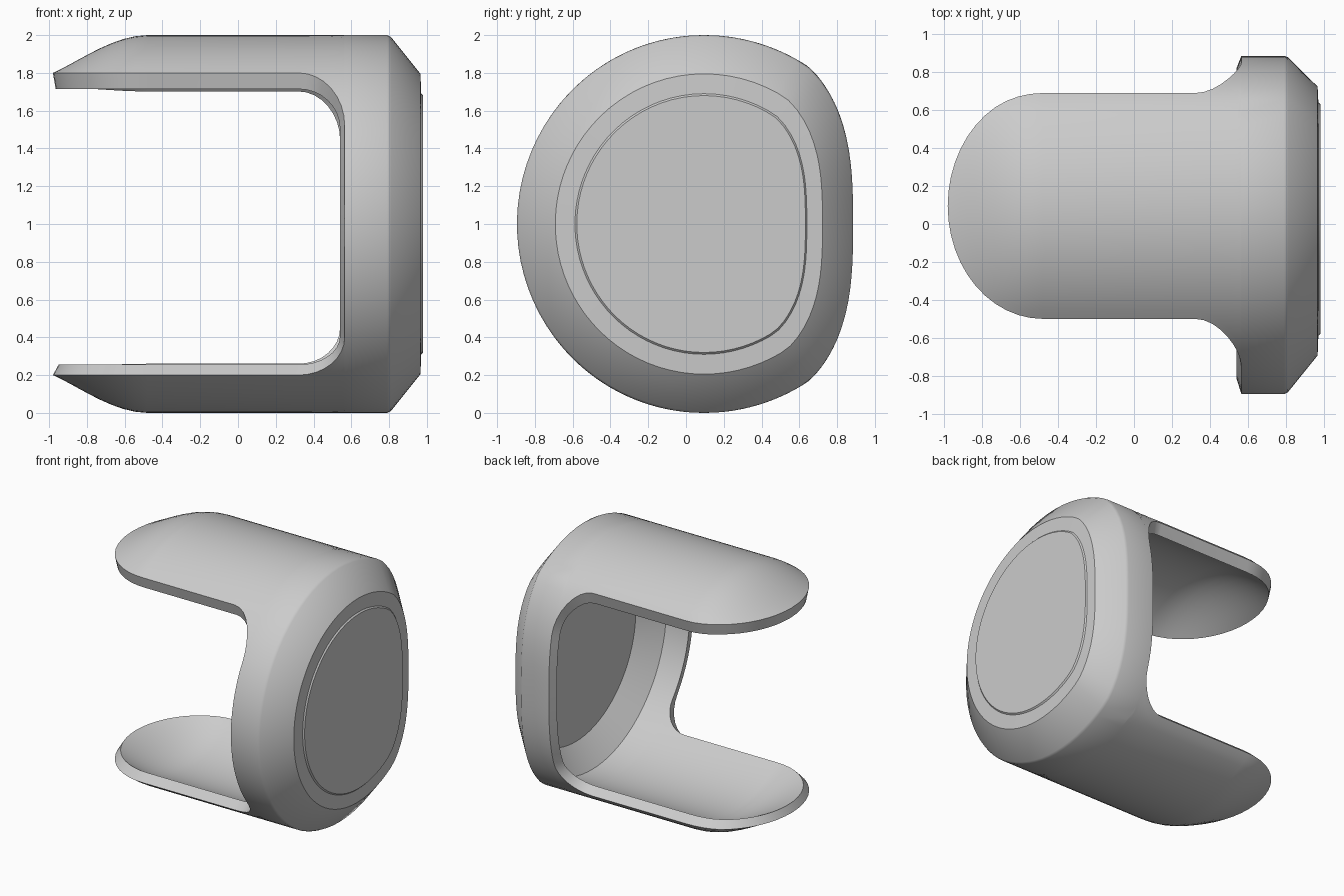
import bpy, bmesh
from math import sin, cos, acos, radians, pi, sqrt

if "Cube" in bpy.data.objects:
    bpy.data.objects.remove(bpy.data.objects["Cube"], do_unlink=True)

N_TAB, N_SIDE = 24, 16          # segments across a tab and along a side
WALL = 0.92                     # inner radius relative to outer
DOME, FILLET = -0.48, 0.32      # where the tab tip and the side cut begin
RIM_OUT, RIM_IN = 0.565, 0.54   # slanted rim of the cup
CY = 0.095                      # axis offset in y


def section(x, ang, r):
    """Point on the cross-section; ang runs from the top towards +y."""
    y, z = sin(ang), cos(ang)
    rad = 1.0
    if y > 0:                   # flattened back side
        s = max(0, (acos(min(1, abs(z))) - radians(33)) / radians(57))
        rad = 1 - 0.21 * sin(s * pi / 2) ** 1.35
    else:
        y *= 0.99
    return x, CY + y * rad * r, 1 + z * rad * r


def span(a, b, n):
    return [a + (b - a) * i / n for i in range(n + 1)]


def ring_angles(top, bottom):
    """Full ring: top tab, back side, bottom tab, front side."""
    return (span(-top, top, N_TAB)[:-1] + span(top, pi - bottom, N_SIDE)[:-1]
            + span(pi - bottom, pi + bottom, N_TAB)[:-1]
            + span(pi + bottom, 2 * pi - top, N_SIDE)[:-1])


def tab_stations(tip, rim, full, edge, drop):
    """x, radius, half angle and crown height factor, from tip to rim."""
    out = []
    for i in range(13):
        u = cos(i / 12 * pi / 2)
        r = sqrt(full ** 2 - (full ** 2 - edge ** 2) * u * u)
        out.append((DOME + (tip - DOME) * u, r, acos(min(1, edge / r)), 1 - 0.5 * u ** 1.7))
    for i in range(9):
        a = i / 8 * pi / 2
        out.append((FILLET + (rim - FILLET) * sin(a), full,
                    acos((edge - drop * (1 - cos(a))) / full), 1))
    return out


bm = bmesh.new()


def row(points):
    return [bm.verts.new(p) for p in points]


def bridge(a, b, closed=False):
    n = len(a)
    for i in range(n if closed else n - 1):
        j = (i + 1) % n
        bm.faces.new((a[i], a[j], b[j], b[i]))


def tab_surface(centre, edge, stations):
    """Arched sheet whose crown sinks towards the tip above a level edge."""
    rows = []
    for x, r, half, factor in stations:
        points = []
        for a in span(centre - half, centre + half, N_TAB):
            px, py, pz = section(x, a, r)
            level = 1 + edge * cos(centre)
            points.append((px, py, level + (pz - level) * factor))
        rows.append(row(points))
    for a, b in zip(rows, rows[1:]):
        bridge(a, b)
    return rows, stations[-1][2]


# Top and bottom tabs
rim_half = []
for centre, edge, tip, drop in ((0, 0.715, -0.965, 0.28), (pi, 0.745, -0.95, 0.2)):
    outer, out_half = tab_surface(centre, 0.8, tab_stations(-0.98, RIM_OUT, 1, 0.8, drop))
    inner, in_half = tab_surface(centre, edge,
                                 tab_stations(tip, RIM_IN, WALL, edge, drop * 0.75))
    rim_half.append((out_half, in_half))
    for k in (0, -1):           # cut edges
        bridge([r[k] for r in outer], [r[k] for r in inner])

# Cup body: outer wall, chamfer and raised end disc, then the cavity
out_ang, in_ang = (ring_angles(t, b) for t, b in zip(*rim_half))
outer = [row(section(x, a, r) for a in out_ang) for x, r in
         ((RIM_OUT, 1), (0.79, 1), (0.81, 0.99), (0.966, 0.795),
          (0.97, 0.69), (0.98, 0.68))]
inner = [row(section(x, a, r) for a in in_ang) for x, r in
         ((RIM_IN, WALL), (0.74, WALL), (0.88, 0.74))]
for rows in (outer, inner):
    for a, b in zip(rows, rows[1:]):
        bridge(a, b, True)
    bm.faces.new(rows[-1])

# Side rims between the tabs
total = len(out_ang)
for start in (N_TAB, 2 * N_TAB + N_SIDE):
    idx = [(start + i) % total for i in range(N_SIDE + 1)]
    bridge([outer[0][i] for i in idx], [inner[0][i] for i in idx])

bmesh.ops.remove_doubles(bm, verts=bm.verts, dist=0.0005)
bmesh.ops.recalc_face_normals(bm, faces=bm.faces)
mesh = bpy.data.meshes.new("clamp_cup")
bm.to_mesh(mesh)
bm.free()

# Plain grey material
grey = bpy.data.materials.new("light_grey")
grey.use_nodes = True
colour = (0.6, 0.6, 0.6, 1)
grey.diffuse_color = colour
grey.node_tree.nodes["Principled BSDF"].inputs["Base Color"].default_value = colour
mesh.materials.append(grey)

cup = bpy.data.objects.new("clamp_cup", mesh)
bpy.context.collection.objects.link(cup)
bpy.ops.object.select_all(action="DESELECT")
cup.select_set(True)
bpy.context.view_layer.objects.active = cup
bpy.ops.object.shade_smooth_by_angle(angle=radians(30))
